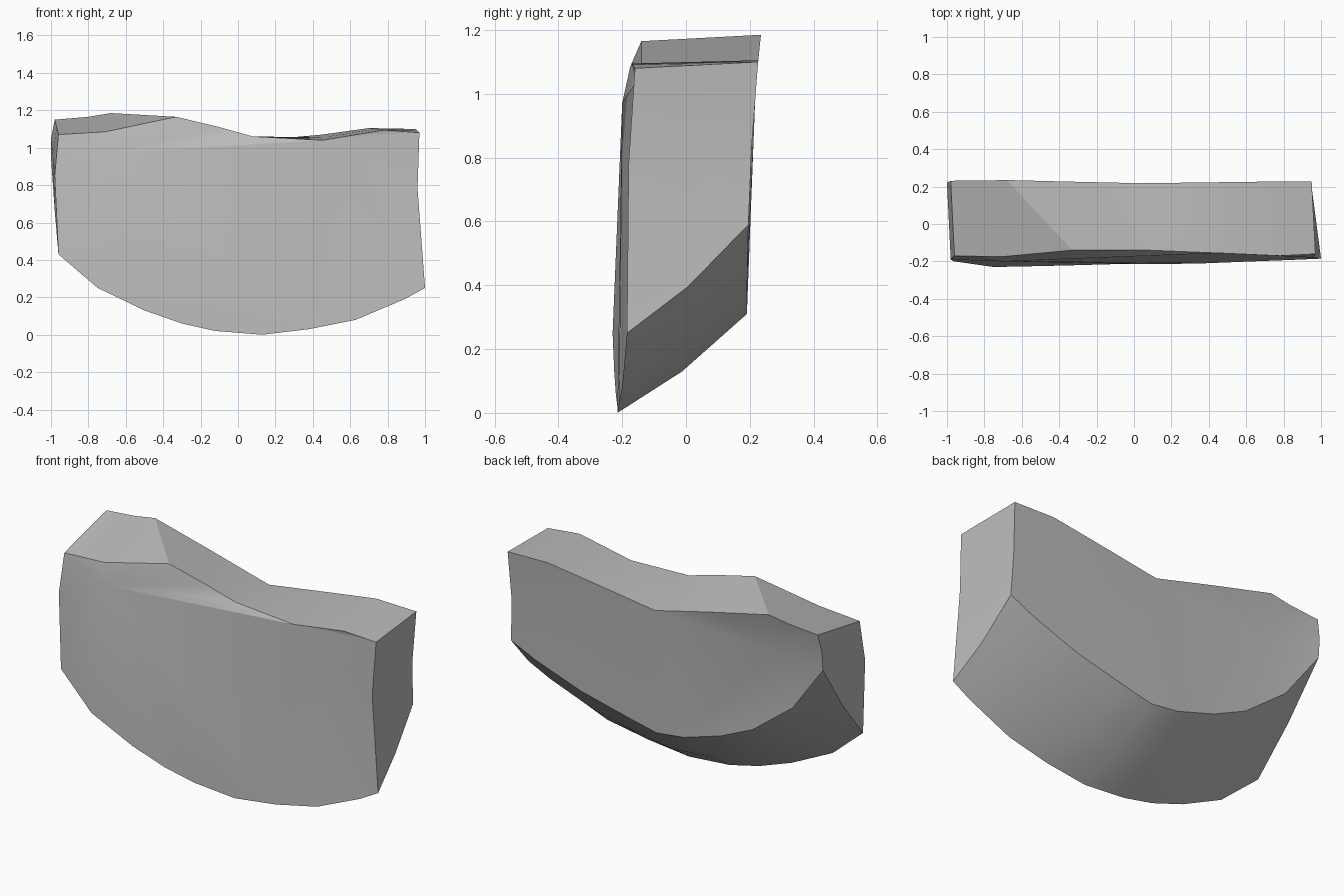
import bpy
import bmesh

default_cube = bpy.data.objects.get("Cube")
if default_cube:
    bpy.data.objects.remove(default_cube, do_unlink=True)

# Front rim as (x, y, z), running over the top, then back along the bottom
front_outline = [
    (-.96, -.17, 1.07), (-.71, -.175, 1.085), (-.33, -.14, 1.165),
    (-.1, -.14, 1.11), (.08, -.14, 1.06), (.45, -.155, 1.04),
    (.78, -.17, 1.095), (.97, -.16, 1.08), (.96, -.18, .78),
    (1, -.185, .25), (.89, -.19, .19), (.63, -.2, .08),
    (.38, -.21, .03), (.13, -.215, 0), (-.12, -.215, .02),
    (-.3, -.22, .06), (-.5, -.225, .13), (-.75, -.23, .25),
    (-.96, -.2, .43), (-.98, -.19, .85)]

# Back rim as (x, z), point for point with the front rim
back_outline = [
    (-.98, 1.15), (-.8, 1.165), (-.68, 1.185), (-.32, 1.1), (.04, 1.01),
    (.45, 1.07), (.7, 1.105), (.95, 1.1), (.94, .83), (.95, .59),
    (.8, .52), (.52, .42), (.23, .35), (.05, .31), (-.12, .33),
    (-.35, .4), (-.55, .49), (-.8, .68), (-1, .95), (-1, 1.05)]


def back_depth(z):
    """The back flares outwards towards the top."""
    return .19 + .027 * z ** 3


def bridge(bm, first, second):
    """Join two rings of vertices with a band of faces."""
    count = len(first)
    for i in range(count):
        j = (i + 1) % count
        bm.faces.new((first[i], first[j], second[j], second[i]))


def add_cap(bm, ring, peak, pivot, last):
    """Fan one end of the face from a peak, the rest from a rim corner."""
    for i in range(pivot + 1, last):
        bm.faces.new((ring[pivot], ring[i], ring[i + 1]))
    hub = bm.verts.new(peak)
    loop = ring[last:] + ring[:pivot + 1]
    for a, b in zip(loop, loop[1:]):
        bm.faces.new((a, b, hub))
    bm.faces.new((ring[pivot], ring[last], hub))


# Stone slab: front ring, bowed middle ring and back ring
bm = bmesh.new()
front = [bm.verts.new(point) for point in front_outline]
back = [bm.verts.new((x, back_depth(z), z)) for x, z in back_outline]
middle = []
for a, b in zip(front, back):
    point = a.co.lerp(b.co, .5)
    if a.co.z < .5:
        point.z -= .025
    middle.append(bm.verts.new(point))
bridge(bm, front, middle)
bridge(bm, middle, back)

# Front face with a slight bulge, back face with a slight hollow
add_cap(bm, front, (-.7, -.2, .97), pivot=5, last=12)
add_cap(bm, back, (-.68, .18, .955), pivot=4, last=14)
bmesh.ops.recalc_face_normals(bm, faces=bm.faces[:])

mesh = bpy.data.meshes.new("stone_slab")
bm.to_mesh(mesh)
bm.free()
slab = bpy.data.objects.new("stone_slab", mesh)
bpy.context.collection.objects.link(slab)

# Plain grey stone
grey = bpy.data.materials.new("stone_grey")
grey.use_nodes = True
colour = (.5, .5, .5, 1)
grey.diffuse_color = colour
grey.node_tree.nodes["Principled BSDF"].inputs["Base Color"].default_value = colour
mesh.materials.append(grey)

# Soft facets with crisp rims
bpy.ops.object.select_all(action="DESELECT")
slab.select_set(True)
bpy.context.view_layer.objects.active = slab
bpy.ops.object.shade_smooth_by_angle(angle=.5)
